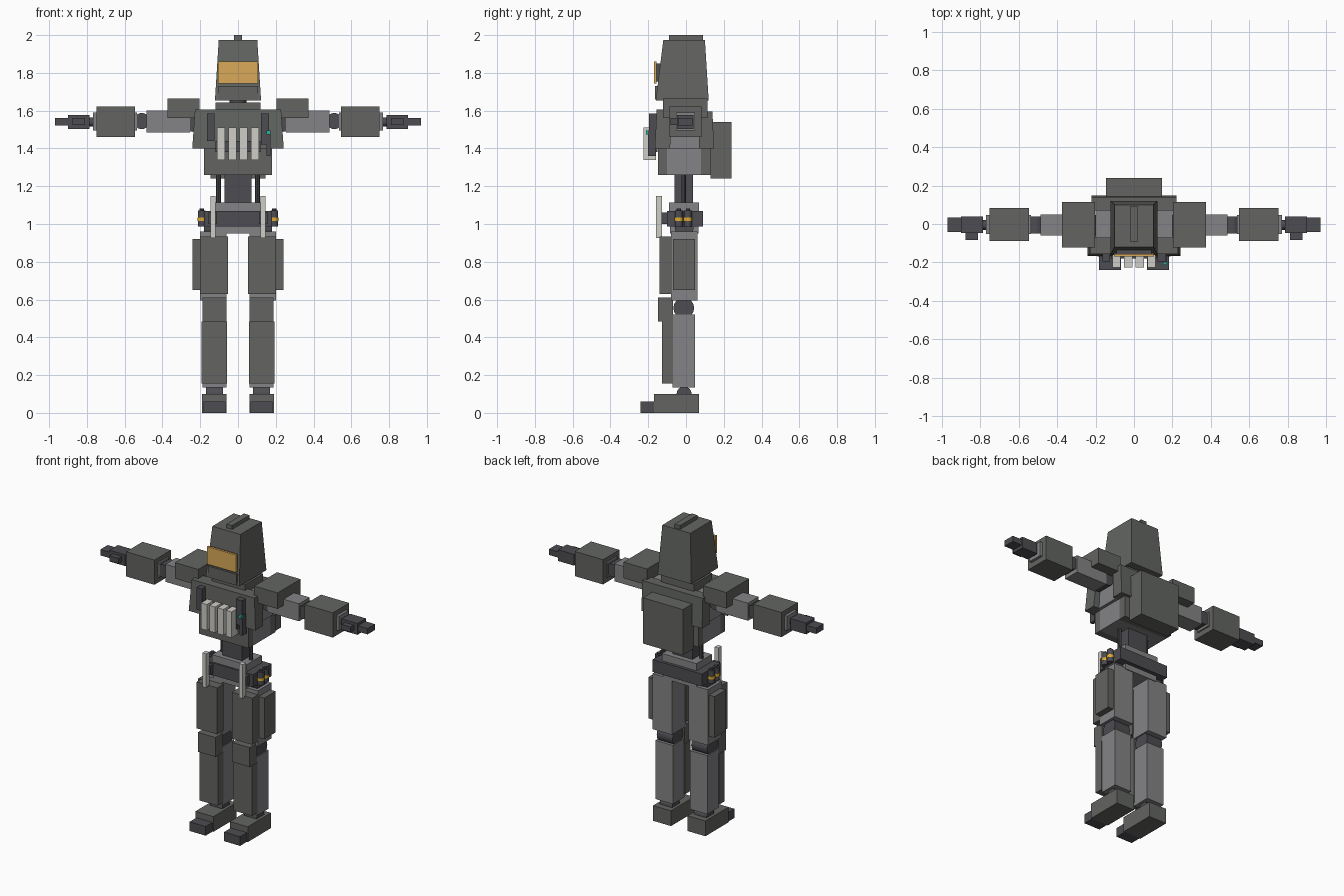
import bpy, bmesh
from mathutils import Matrix

if "Cube" in bpy.data.objects:
    bpy.data.objects.remove(bpy.data.objects["Cube"])


def material(name, rgb):
    m = bpy.data.materials.new(name)
    m.diffuse_color = (*rgb, 1)
    m.use_nodes = True
    m.node_tree.nodes["Principled BSDF"].inputs["Base Color"].default_value = m.diffuse_color
    return m


ARMOR = material("armor_green_grey", (0.125, 0.13, 0.12))
SUIT = material("suit_light_grey", (0.23, 0.23, 0.24))
DARK = material("dark_rubber", (0.075, 0.075, 0.085))
WHITE = material("pale_pouch", (0.62, 0.61, 0.57))
AMBER = material("amber", (0.70, 0.40, 0.10))
YELLOW = material("yellow_band", (0.75, 0.42, 0.03))
TEAL = material("teal_light", (0.02, 0.45, 0.33))


def finish(name, bm, mat, mirror):
    bmesh.ops.recalc_face_normals(bm, faces=bm.faces)
    me = bpy.data.meshes.new(name)
    bm.to_mesh(me)
    bm.free()
    me.materials.append(mat)
    ob = bpy.data.objects.new(name, me)
    bpy.context.collection.objects.link(ob)
    if mirror:
        mod = ob.modifiers.new("mirror", 'MIRROR')
        mod.use_mirror_merge = False
    return ob


def box(name, x, y, z, mat=ARMOR, mirror=False, top_x=None, top_y=None):
    """Box from (min, max) ranges; top_x and top_y give a different top."""
    bm = bmesh.new()
    bmesh.ops.create_cube(bm, size=1)
    for v in bm.verts:
        up = v.co.z > 0
        rx = top_x if up and top_x else x
        ry = top_y if up and top_y else y
        v.co = (rx[v.co.x > 0], ry[v.co.y > 0], z[up])
    return finish(name, bm, mat, mirror)


def cyl(name, centre, r, length, axis, mat=DARK, mirror=False, sides=16):
    bm = bmesh.new()
    rot = {'X': Matrix.Rotation(1.5707963, 4, 'Y'),
           'Y': Matrix.Rotation(1.5707963, 4, 'X'),
           'Z': Matrix.Identity(4)}[axis]
    bmesh.ops.create_cone(bm, cap_ends=True, segments=sides, radius1=r, radius2=r,
                          depth=length, matrix=Matrix.Translation(centre) @ rot)
    ob = finish(name, bm, mat, mirror)
    for p in ob.data.polygons:
        p.use_smooth = len(p.vertices) == 4
    ob.data.set_sharp_from_angle(angle=0.6)
    return ob


# head
box("helmet", (-.122, .122), (-.16, .12), (1.655, 1.975),
    top_x=(-.102, .102), top_y=(-.12, .10))
box("helmet_jaw", (-.105, .105), (-.163, -.06), (1.66, 1.73))
box("visor", (-.105, .105), (-.17, -.155), (1.745, 1.86), AMBER)
box("visor_mount", (-.09, .09), (-.157, -.10), (1.755, 1.85), DARK)
box("helmet_crest", (-.02, .02), (-.09, .09), (1.965, 2.0))
cyl("neck", (0, -.01, 1.64), .045, .08, 'Z')
box("collar", (-.12, .12), (-.10, .09), (1.58, 1.642))

# torso
box("torso_core", (-.18, .18), (-.10, .08), (1.26, 1.42), SUIT)
box("upper_torso_core", (-.20, .20), (-.10, .09), (1.40, 1.585), SUIT)
box("chest_plate", (-.242, .242), (-.165, -.085), (1.40, 1.605),
    top_x=(-.228, .228), top_y=(-.155, -.07))
box("back_plate", (-.22, .22), (.07, .148), (1.40, 1.595), top_y=(.07, .14))
box("belly_plate", (-.18, .18), (-.148, -.10), (1.26, 1.42))
box("lower_back_plate", (-.18, .18), (.075, .13), (1.26, 1.42))
box("backpack", (-.145, .145), (.13, .24), (1.24, 1.54))

# chest equipment
for i in range(4):
    cx = -.09 + .06 * i
    box(f"magazine_{i + 1}", (cx - .021, cx + .021), (-.225, -.16), (1.34, 1.51), WHITE)
box("magazine_backing", (-.12, .12), (-.18, -.15), (1.38, 1.44), DARK)
box("chest_sheath", (-.163, -.125), (-.195, -.155), (1.44, 1.585), DARK)
box("chest_radio", (.122, .165), (-.195, -.155), (1.42, 1.585), DARK)
box("radio_lower", (.15, .172), (-.20, -.16), (1.36, 1.495), DARK)
box("radio_light", (.152, .172), (-.212, -.195), (1.475, 1.495), TEAL)

# waist and pelvis
box("waist", (-.072, .072), (-.06, .036), (1.10, 1.27), DARK)
cyl("waist_piston", (.103, -.012, 1.185), .013, .17, 'Z', DARK, True, 10)
box("hip_ring", (-.125, .125), (-.09, .07), (1.05, 1.115), SUIT)
box("pelvis", (-.12, .12), (-.085, .065), (.95, 1.07), SUIT)
box("belt", (-.18, .18), (-.10, .09), (.987, 1.068), DARK)
box("belt_baton", (.119, .146), (-.16, -.127), (.925, 1.148), WHITE, True)
box("belt_clip", (.11, .155), (-.13, -.09), (1.0, 1.06), DARK, True)
for i, cy in enumerate((-.038, .01)):
    cyl(f"canister_{i + 1}", (.192, cy, 1.03), .021, .085, 'Z', DARK, True, 12)
    cyl(f"canister_cap_{i + 1}", (.192, cy, 1.075), .011, .014, 'Z', DARK, True, 8)
    cyl(f"canister_band_{i + 1}", (.192, cy, 1.025), .023, .018, 'Z', YELLOW, True, 12)

# legs
cyl("hip_joint", (.125, -.01, .98), .05, .11, 'X', DARK, True)
box("thigh", (.06, .20), (-.08, .06), (.595, .96), SUIT, True)
box("thigh_front_plate", (.053, .202), (-.14, -.075), (.63, .935), ARMOR, True)
box("thigh_side_plate", (.195, .24), (-.07, .047), (.65, .92), ARMOR, True)
cyl("knee_joint", (.125, -.012, .555), .055, .115, 'X', DARK, True)
box("knee_guard", (.06, .188), (-.147, -.07), (.483, .61), ARMOR, True)
box("shin", (.062, .188), (-.072, .048), (.135, .52), SUIT, True)
box("shin_plate", (.058, .192), (-.127, -.07), (.155, .485), ARMOR, True)
cyl("ankle_joint", (.125, -.01, .10), .04, .09, 'X', DARK, True)
box("foot", (.06, .19), (-.17, .07), (0, .10), ARMOR, True)
box("toe_cap", (.067, .183), (-.24, -.165), (0, .06), DARK, True)

# arms
cyl("shoulder_joint", (.24, -.005, 1.53), .042, .10, 'Y', DARK, True)
box("shoulder_pad", (.203, .373), (-.122, .115), (1.56, 1.665), ARMOR, True)
box("upper_arm", (.255, .485), (-.06, .05), (1.485, 1.60), SUIT, True)
cyl("elbow_joint", (.51, -.005, 1.545), .043, .09, 'Y', DARK, True)
box("forearm", (.535, .768), (-.052, .048), (1.495, 1.59), SUIT, True)
box("forearm_guard", (.545, .75), (-.088, .082), (1.46, 1.622), ARMOR, True)
cyl("wrist", (.775, -.005, 1.54), .025, .04, 'X', DARK, True, 12)
box("hand", (.785, .90), (-.048, .04), (1.503, 1.577), DARK, True)
box("fingers", (.89, .97), (-.042, .035), (1.522, 1.56), DARK, True)
box("thumb", (.81, .875), (-.082, -.04), (1.525, 1.56), DARK, True)
